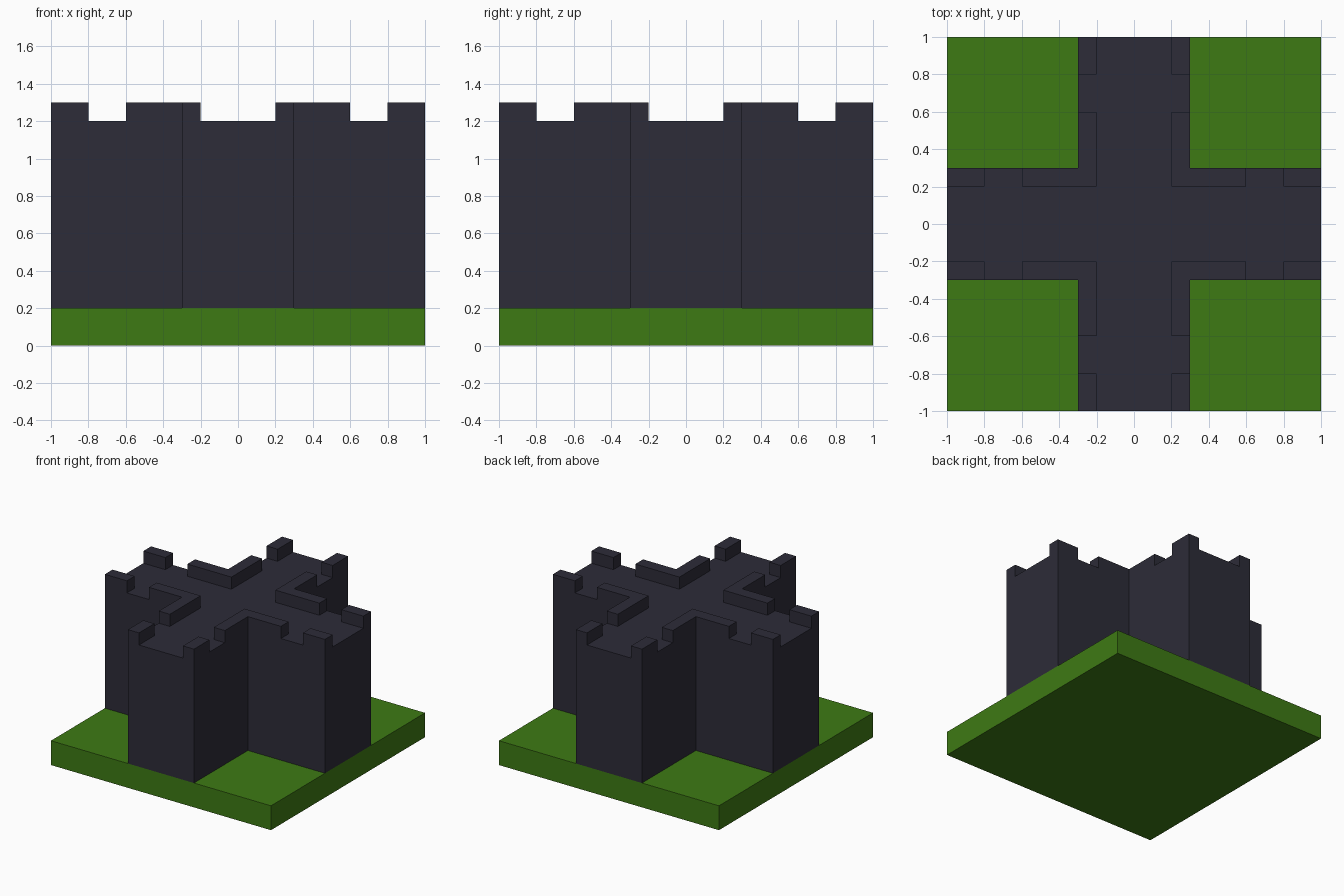
import bpy, bmesh
from math import radians

if "Cube" in bpy.data.objects:
    bpy.data.objects.remove(bpy.data.objects["Cube"])

BASE_TOP, WALL_TOP, MERLON_TOP = 0.2, 1.2, 1.3
CUTS = [-1, -0.8, -0.6, -0.3, -0.2, 0.2, 0.3, 0.6, 0.8, 1]


def make_object(name, bm, color):
    bmesh.ops.recalc_face_normals(bm, faces=bm.faces)
    mesh = bpy.data.meshes.new(name)
    bm.to_mesh(mesh)
    bm.free()
    mat = bpy.data.materials.new(name + "_material")
    mat.diffuse_color = color
    mat.use_nodes = True
    mat.node_tree.nodes["Principled BSDF"].inputs["Base Color"].default_value = mat.diffuse_color
    mesh.materials.append(mat)
    obj = bpy.data.objects.new(name, mesh)
    bpy.context.collection.objects.link(obj)
    return obj


def extrude_up(bm, faces, height):
    geom = bmesh.ops.extrude_face_region(bm, geom=faces)["geom"]
    verts = [g for g in geom if isinstance(g, bmesh.types.BMVert)]
    bmesh.ops.translate(bm, verts=verts, vec=(0, 0, height))
    return [g for g in geom if isinstance(g, bmesh.types.BMFace)]


def is_merlon(face):
    # Parapet strip along the arm sides, with a gap partway out
    c = face.calc_center_median()
    near, far = sorted((abs(c.x), abs(c.y)))
    return 0.2 < near < 0.3 and not 0.6 < far < 0.8


# Grass slab
bm = bmesh.new()
bmesh.ops.create_cube(bm, size=1)
bmesh.ops.scale(bm, verts=bm.verts, vec=(2, 2, BASE_TOP))
bmesh.ops.translate(bm, verts=bm.verts, vec=(0, 0, BASE_TOP / 2))
make_object("grass_base", bm, (0.048, 0.195, 0.007, 1))

# Cross-shaped footprint laid out as cells
bm = bmesh.new()
for x0, x1 in zip(CUTS, CUTS[1:]):
    for y0, y1 in zip(CUTS, CUTS[1:]):
        if min(abs(x0 + x1), abs(y0 + y1)) / 2 < 0.3:
            corners = ((x0, y0), (x1, y0), (x1, y1), (x0, y1))
            bm.faces.new([bm.verts.new((x, y, BASE_TOP)) for x, y in corners])
bmesh.ops.remove_doubles(bm, verts=bm.verts, dist=1e-4)

# Raise the walls, then the merlons, and clean flat faces
top = extrude_up(bm, bm.faces[:], WALL_TOP - BASE_TOP)
extrude_up(bm, [f for f in top if is_merlon(f)], MERLON_TOP - WALL_TOP)
bmesh.ops.recalc_face_normals(bm, faces=bm.faces)
bmesh.ops.dissolve_limit(bm, angle_limit=radians(1), verts=bm.verts, edges=bm.edges)
make_object("crenellated_wall", bm, (0.026, 0.025, 0.040, 1))
